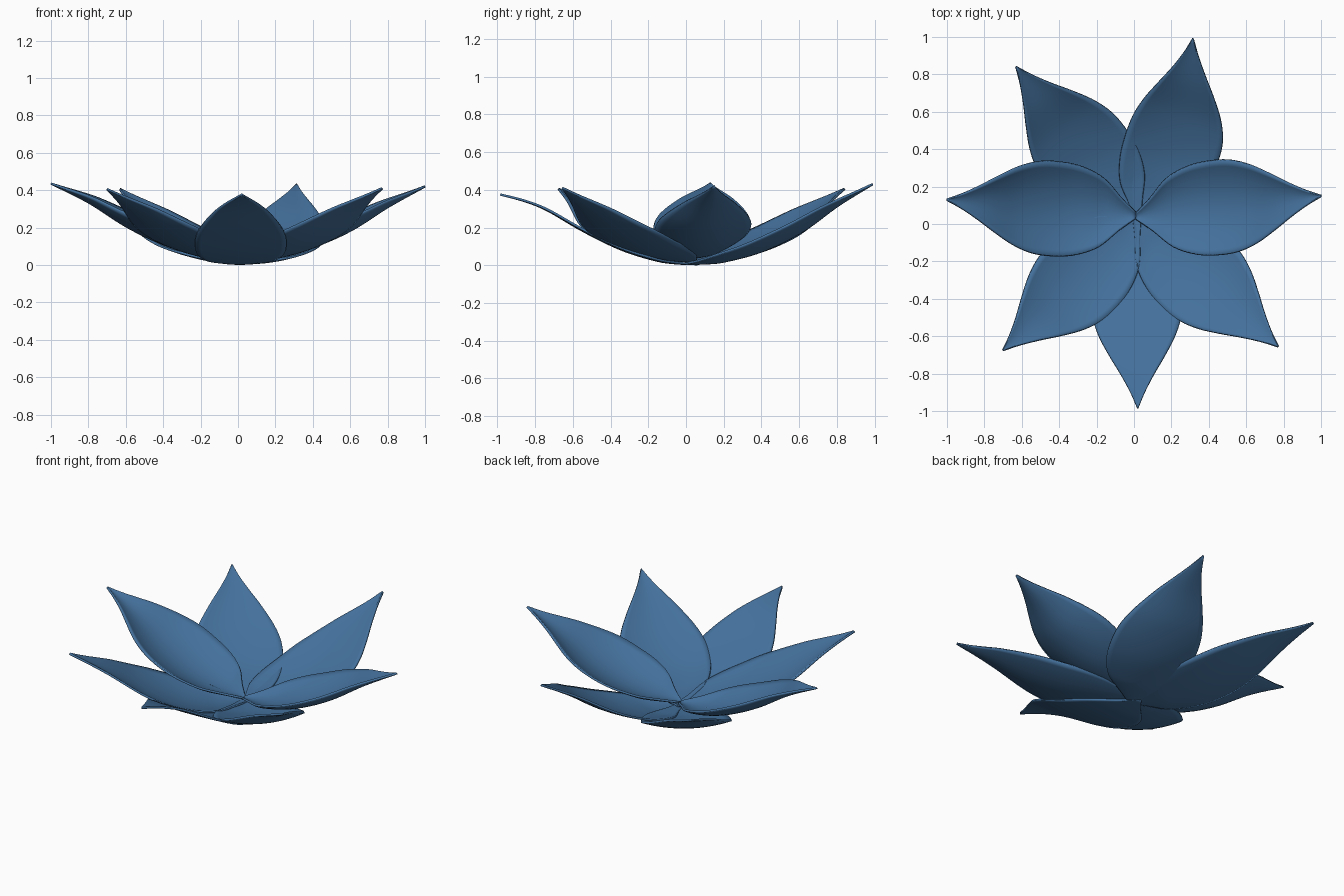
import bpy, math
from mathutils import Vector

if "Cube" in bpy.data.objects:
    bpy.data.objects.remove(bpy.data.objects["Cube"])

blue = bpy.data.materials.new("petal_blue")
blue.diffuse_color = (0.058, 0.165, 0.335, 1)
blue.use_nodes = True
blue.node_tree.nodes["Principled BSDF"].inputs["Base Color"].default_value = blue.diffuse_color

# Shared petal profiles: (distance along petal, value)
HALF_WIDTH = [(0, .015), (.08, .085), (.18, .185), (.3, .24), (.42, .257), (.53, .25),
              (.63, .215), (.73, .157), (.83, .092), (.92, .04), (1, .003)]
RISE = [(0, 0), (.1, .004), (.2, .025), (.4, .15), (.6, .38), (.8, .71), (1, 1)]


def curve(points, t):
    """Smooth interpolation through a list of (t, value) points."""
    n = len(points)
    i = 0
    while i < n - 2 and t > points[i + 1][0]:
        i += 1

    def slope(k):
        a, b = points[max(k - 1, 0)], points[min(k + 1, n - 1)]
        return (b[1] - a[1]) / (b[0] - a[0])
    (x0, y0), (x1, y1) = points[i], points[i + 1]
    h = x1 - x0
    s = (t - x0) / h
    return ((2 * s**3 - 3 * s**2 + 1) * y0 + (s**3 - 2 * s**2 + s) * h * slope(i)
            + (3 * s**2 - 2 * s**3) * y1 + (s**3 - s**2) * h * slope(i + 1))


def petal(name, tip, base, cup, width=1.0, bend=0.0, bump=0.0):
    """Cupped, pointed leaf-shaped sheet from base to tip, given thickness."""
    rows, cols = 44, 16
    b, e = Vector(base), Vector(tip)
    axis = Vector((e.x - b.x, e.y - b.y, 0))
    side = Vector((axis.y, -axis.x, 0)).normalized()
    verts, faces = [], []
    for i in range(rows + 1):
        t = i / rows
        w = curve(HALF_WIDTH, t) * width
        z = b.z + (e.z - b.z) * curve(RISE, t) + bump * math.sin(math.pi * t ** 1.8)
        for j in range(cols + 1):
            v = 2 * j / cols - 1
            p = b + axis * t + side * (v * w + bend * math.sin(math.pi * t))
            p.z = z + cup * v * v * w / .257
            verts.append(p)
    for i in range(rows):
        for j in range(cols):
            a = i * (cols + 1) + j
            faces.append((a, a + cols + 1, a + cols + 2, a + 1))
    me = bpy.data.meshes.new(name)
    me.from_pydata(verts, [], faces)
    me.materials.append(blue)
    me.shade_smooth()
    ob = bpy.data.objects.new(name, me)
    bpy.context.collection.objects.link(ob)
    sol = ob.modifiers.new("thickness", 'SOLIDIFY')
    sol.thickness = .012
    sol.offset = 0
    return ob


# Lowest layer: front petal and the two back petals
petal("front_petal", (.02, -.985, .375), (.01, .06, .006), .008, .95, bump=.05)
petal("back_right_petal", (.315, .99, .43), (.02, .0, .008), .035, 1.0, bend=.06)
petal("back_left_petal", (-.63, .84, .405), (.03, .0, .012), .04, 1.0)

# Middle layer: front corner petals
petal("front_left_petal", (-.70, -.675, .405), (.03, .05, .024), .045, .95, bend=-.02)
petal("front_right_petal", (.77, -.655, .41), (.0, .05, .022), .045, .98, bend=.01)

# Top layer: side petals
petal("left_petal", (-1, .13, .435), (.01, .045, .042), .09, .98, bump=.015)
petal("right_petal", (1, .15, .42), (.01, .04, .042), .09, .98)
